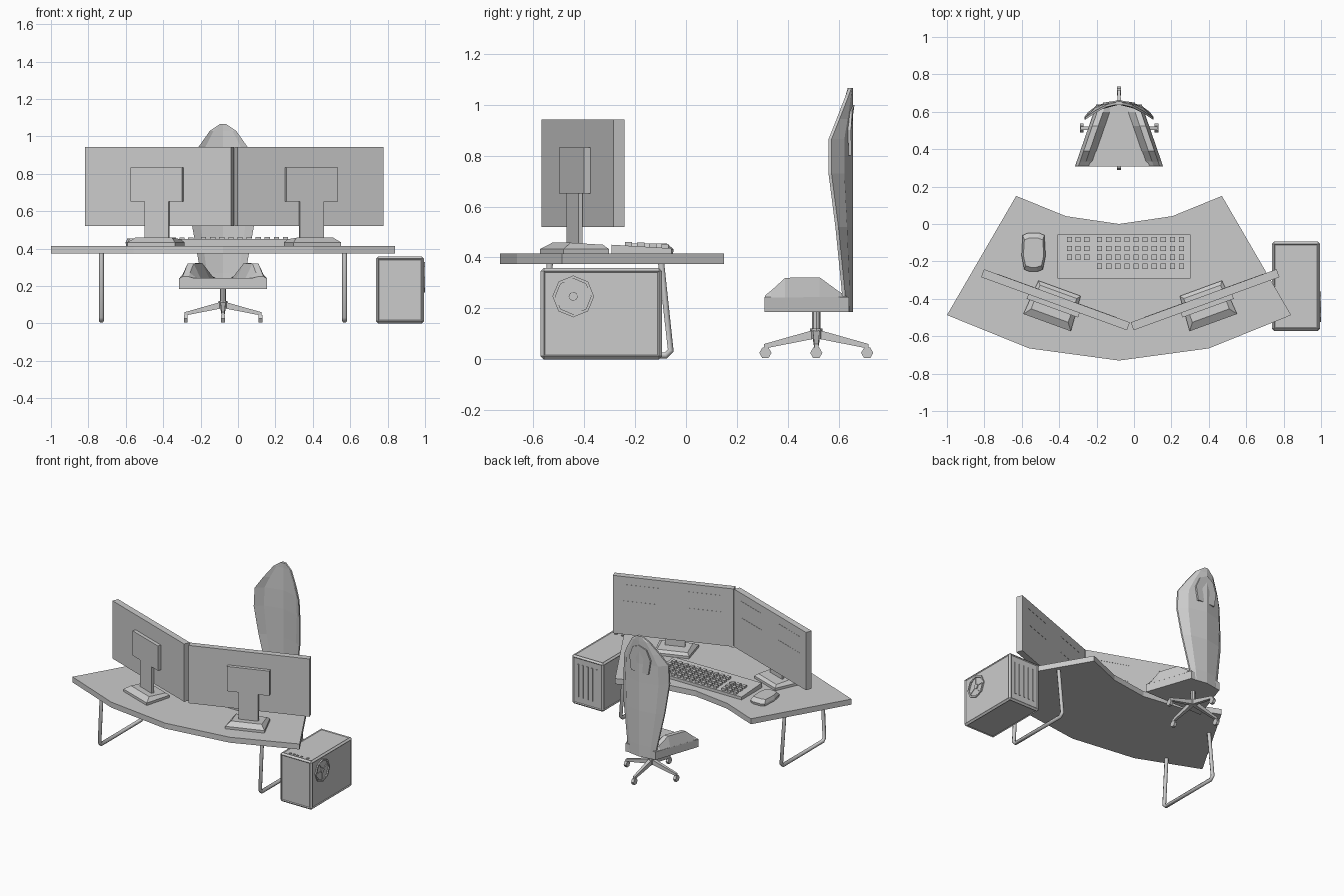
import bpy, bmesh
from math import cos, sin, pi, radians
from mathutils import Matrix, Vector

if "Cube" in bpy.data.objects:
    bpy.data.objects.remove(bpy.data.objects["Cube"])

CX = -0.08          # centre line of desk and chair


def finish(name, bm, matrix=None):
    bmesh.ops.recalc_face_normals(bm, faces=bm.faces)
    me = bpy.data.meshes.new(name)
    bm.to_mesh(me)
    bm.free()
    ob = bpy.data.objects.new(name, me)
    bpy.context.collection.objects.link(ob)
    if matrix:
        ob.matrix_world = matrix
    return ob


def add_loft(bm, rings):
    rows = [[bm.verts.new(p) for p in r] for r in rings]
    n = len(rows[0])
    for a, b in zip(rows, rows[1:]):
        for i in range(n):
            j = (i + 1) % n
            bm.faces.new((a[i], a[j], b[j], b[i]))
    bm.faces.new(rows[0][::-1])
    bm.faces.new(rows[-1])


def loft(name, rings, matrix=None):
    bm = bmesh.new()
    add_loft(bm, rings)
    return finish(name, bm, matrix)


def add_box(bm, x, y, z):
    add_loft(bm, [[(x[0], y[0], k), (x[1], y[0], k), (x[1], y[1], k), (x[0], y[1], k)] for k in z])


def boxes(name, items, matrix=None):
    bm = bmesh.new()
    for it in items:
        add_box(bm, *it)
    return finish(name, bm, matrix)


def cylinder(name, centre, r, depth, sides, axis='Z', spin=0):
    bm = bmesh.new()
    m = Matrix.Translation(centre)
    if axis == 'X':
        m = m @ Matrix.Rotation(pi / 2, 4, 'Y')
    m = m @ Matrix.Rotation(spin, 4, 'Z')
    bmesh.ops.create_cone(bm, cap_ends=True, segments=sides, radius1=r, radius2=r, depth=depth, matrix=m)
    return finish(name, bm)


def flat(pts, z):
    return [(x, y, z) for x, y in pts]


# Desk top: half outline mirrored about the centre line
half = [(0, 0), (0.285, 0.042), (0.55, 0.15), (0.92, -0.487), (0.48, -0.665), (0, -0.73)]
outline = [(CX + x, y) for x, y in half] + [(CX - x, y) for x, y in half[-2:0:-1]]
loft("desk_top", [flat(outline, 0.375), flat(outline, 0.415)])

# Bent tube desk legs
for side, label in ((-1, "left"), (1, "right")):
    cu = bpy.data.curves.new("tube", 'CURVE')
    cu.dimensions = '3D'
    cu.bevel_depth, cu.bevel_resolution = 0.014, 1
    path = [(-0.535, 0.38), (-0.558, 0.035), (-0.54, 0.015), (-0.08, 0.015), (-0.06, 0.035), (-0.098, 0.38)]
    sp = cu.splines.new('POLY')
    sp.points.add(len(path) - 1)
    for p, (y, z) in zip(sp.points, path):
        p.co = (CX + side * 0.65, y, z, 1)
    ob = bpy.data.objects.new(label + "_desk_leg", cu)
    bpy.context.collection.objects.link(ob)
    bpy.context.view_layer.objects.active = ob
    ob.select_set(True)
    bpy.ops.object.convert(target='MESH')
    ob.select_set(False)

# Monitors with bracket, neck, base and raised screen lines
for side, label in ((-1, "left"), (1, "right")):
    m = Matrix.Translation((-0.02 + side * 0.40, -0.405, 0)) @ Matrix.Rotation(side * radians(20), 4, 'Z')
    boxes(label + "_monitor", [((-0.415, 0.415), (-0.0225, 0.0225), (0.52, 0.943))], m)
    boxes(label + "_monitor_bracket", [((-0.146, 0.146), (-0.048, -0.022), (0.652, 0.833))], m)
    boxes(label + "_monitor_neck", [((-0.068, 0.068), (-0.044, -0.026), (0.44, 0.66))], m)
    foot = [(-0.135, -0.13), (0.135, -0.13), (0.12, 0.065), (-0.12, 0.065)]
    top = [(-0.105, -0.09, 0.458), (0.105, -0.09, 0.458), (0.105, 0.045, 0.45), (-0.105, 0.045, 0.45)]
    loft(label + "_monitor_base", [flat(foot, 0.415), flat(foot, 0.433), top], m)
    boxes(label + "_screen_lines", [((u - 0.12, u + 0.12), (0.022, 0.024), (z, z + 0.006))
                                    for u in (-0.22, 0.22) for z in (0.88, 0.76)], m)

# Keyboard wedge and keys
loft("keyboard", [[(x, -0.292, 0.415), (x, -0.057, 0.415), (x, -0.057, 0.436), (x, -0.292, 0.45)]
                  for x in (-0.41, 0.302)])
keys = [(-0.345 + 0.046 * i, r) for i in range(3) for r in range(3)]
keys += [(-0.184 + 0.0487 * i, r) for i in range(10) for r in range(4)]
key_boxes = []
for x, r in keys:
    y = -0.083 - 0.0475 * r
    z = 0.436 - 0.06 * (y + 0.057)
    key_boxes.append(((x - 0.014, x + 0.014), (y - 0.014, y + 0.014), (z - 0.004, z + 0.015)))
boxes("keys", key_boxes)

# Mouse
mh = [(0.03, -0.048), (0.058, -0.06), (0.064, -0.17), (0.05, -0.243), (0.02, -0.255)]
mo = mh + [(-x, y) for x, y in mh[::-1]]


def mouse_ring(k, ky, z):
    return [(-0.537 + x * k, -0.16 + (y + 0.16) * ky, z) for x, y in mo]


loft("mouse", [mouse_ring(0.95, 0.97, 0.415), mouse_ring(1, 1, 0.432), mouse_ring(0.85, 0.75, 0.455)])

# Computer tower: chamfered box with sunken panels
bm = bmesh.new()
add_box(bm, (0.737, 0.995), (-0.571, -0.094), (0, 0.358))
bmesh.ops.bevel(bm, geom=list(bm.edges), offset=0.012, segments=1, affect='EDGES')
big = sorted(bm.faces, key=lambda f: -f.calc_area())[:6]
bmesh.ops.recalc_face_normals(bm, faces=bm.faces)
bmesh.ops.inset_individual(bm, faces=big, thickness=0.008, depth=-0.005)
finish("computer_tower", bm)

# Side fan: octagonal rim, hub and blades
bm = bmesh.new()
fc = Vector((0, -0.443, 0.247))
for i in range(8):
    quad = []
    for r, a in ((0.082, i), (0.082, i + 1), (0.07, i + 1), (0.07, i)):
        t = a * pi / 4
        quad.append((r * cos(t), r * sin(t)))
    add_loft(bm, [[(x, fc.y + a, fc.z + b) for a, b in quad] for x in (0.987, 0.999)])
for i in range(4):
    t = i * pi / 2 + 0.3
    blade = [(r * cos(t + d), r * sin(t + d)) for r, d in ((0.01, 0), (0.07, -0.25), (0.07, 0.25))]
    add_loft(bm, [[(x, fc.y + a, fc.z + b) for a, b in blade] for x in (0.988, 0.994)])
bmesh.ops.remove_doubles(bm, verts=bm.verts, dist=1e-5)
finish("tower_fan", bm)
cylinder("tower_fan_hub", (0.992, fc.y, fc.z), 0.018, 0.01, 8, 'X')

# Tower vents and top ports
boxes("tower_vents", [((x - 0.006, x + 0.006), (-0.102, -0.094), (0.06, 0.30))
                      for x in [0.79 + 0.038 * i for i in range(5)]])
boxes("tower_ports", [((x - 0.007, x + 0.007), (-0.54, -0.53), (0.35, 0.358))
                      for x in [0.80 + 0.03 * i for i in range(4)]])
cylinder("power_button", (0.94, -0.535, 0.354), 0.01, 0.01, 8)


# Chair seat and side bolsters
def edge(y):
    return 0.235 - (y - 0.31) * 0.345


seat = [(CX - edge(0.31), 0.308), (CX + edge(0.31), 0.308), (CX + edge(0.64), 0.64), (CX - edge(0.64), 0.64)]
loft("seat", [flat(seat, 0.185), flat(seat, 0.244)])
bolster = [(0.31, 0.25), (0.335, 0.27), (0.39, 0.32), (0.525, 0.322), (0.60, 0.267), (0.63, 0.25)]
for side, label in ((-1, "left"), (1, "right")):
    rings = []
    for y, h in bolster:
        e = edge(y)
        rings.append([(CX + side * (e - d), y, z) for d, z in ((0, 0.24), (0.018, h), (0.05, h), (0.088, 0.24))])
    loft(label + "_seat_bolster", rings)

# Chair back: wrapped shell lofted upward (z, half width, wing y)
rows = [(0.185, 0.11, 0.613), (0.27, 0.12, 0.612), (0.52, 0.165, 0.587), (0.73, 0.185, 0.56), (0.865, 0.178, 0.56),
        (0.945, 0.13, 0.592), (1.03, 0.07, 0.625), (1.065, 0.018, 0.638)]
rings = []
for z, w, wy in rows:
    u = (-1, -0.72, 0, 0.72, 1)
    f = (1, 0.4, 0, 0.4, 1)
    rear = [(CX + w * a, 0.656 - (0.656 - wy - 0.012) * b, z) for a, b in zip(u, f)]
    front = [(x, y - (0.012 if abs(a) == 1 else 0.018), z) for (x, y, z), a in zip(rear, u)]
    rings.append(rear + front[::-1])
loft("chair_back", rings)

# Arched plate behind the headrest
arch = [(-0.07, 0.80), (0.07, 0.80), (0.085, 0.90), (0.055, 0.975), (0, 1.0), (-0.055, 0.975), (-0.085, 0.90)]
loft("headrest_plate", [[(CX + x, y - 0.16 * abs(x), z) for x, z in arch] for y in (0.65, 0.662)])

# Chair column, four star legs and castors
C = Vector((CX, 0.512, 0))
cylinder("chair_column", C + Vector((0, 0, 0.145)), 0.016, 0.085, 8)
cylinder("chair_hub", C + Vector((0, 0, 0.10)), 0.024, 0.04, 8)
for i in range(4):
    m = Matrix.Translation(C) @ Matrix.Rotation(i * pi / 2, 4, 'Z')
    leg = [(0.0, 0.014, 0.082, 0.118), (0.205, 0.008, 0.042, 0.06)]
    loft("star_leg_%d" % i, [[(r, -w, a), (r, w, a), (r, w, b), (r, -w, b)] for r, w, a, b in leg], m)
    p = m @ Vector((0.2, 0, 0.025))
    cylinder("castor_%d" % i, p, 0.024, 0.02, 6, 'X', 0)
